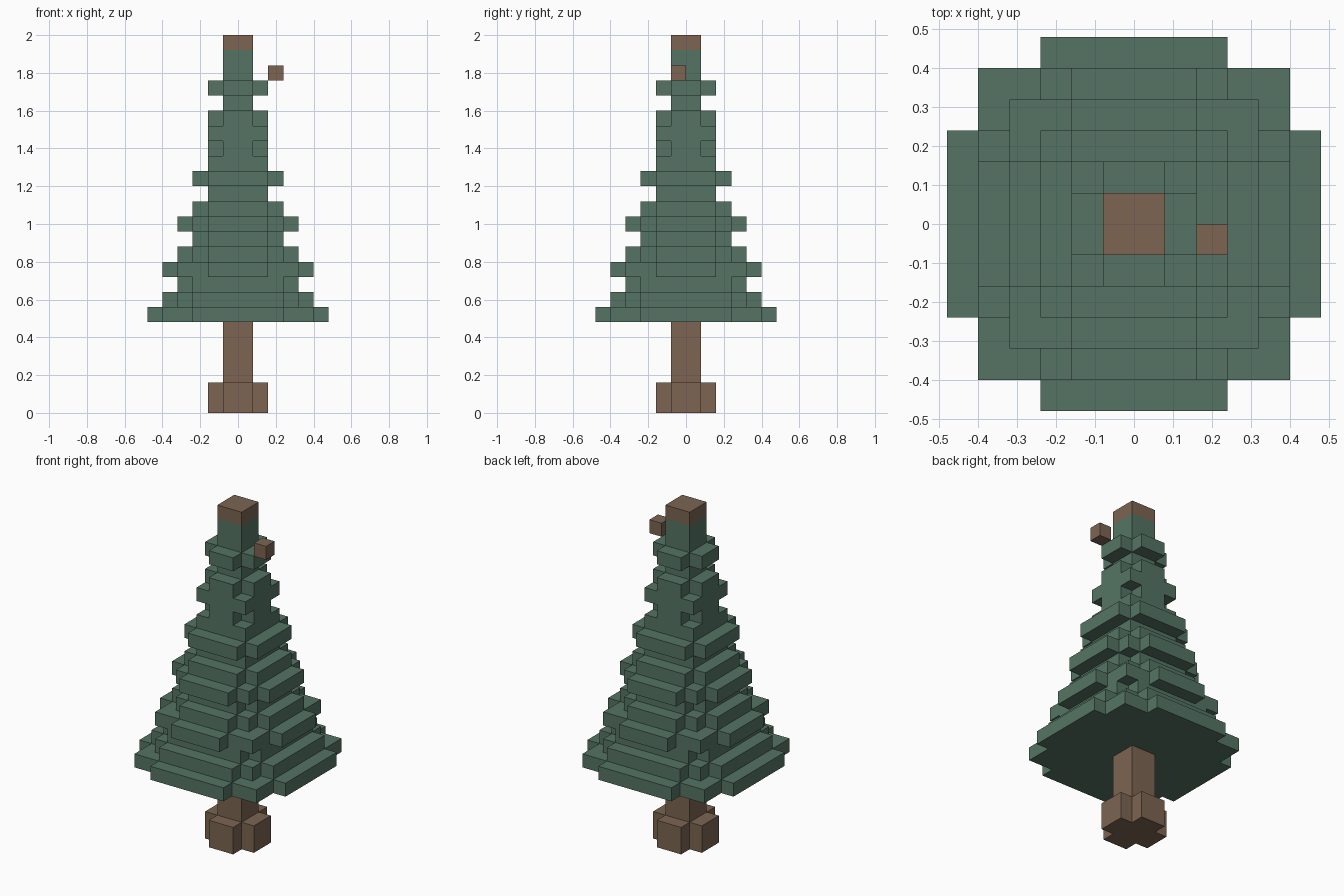
import bpy, bmesh
from mathutils import Vector

if "Cube" in bpy.data.objects:
    bpy.data.objects.remove(bpy.data.objects["Cube"])

S = 0.08  # voxel edge


def disc(radius):
    """Cells of a voxel disc centred on the origin."""
    return [(x, y) for x in range(-6, 6) for y in range(-6, 6)
            if (x + .5) ** 2 + (y + .5) ** 2 <= radius ** 2]


def layers(start, radii):
    return {(x, y, start + i) for i, r in enumerate(radii) for x, y in disc(r)}


# Trunk: plus-shaped foot, then a thin stem
trunk = layers(0, [1.8] * 2 + [1] * 4)

# Foliage: six tiers of three shrinking discs
tiers = [(6.4, 5.4, 4.4), (5.05, 4.1, 3.1), (4.1, 3.1, 2.3),
         (3.1, 2.3, 1.8), (2.3, 1.8, 1), (1.8, 1, 1)]
foliage = layers(6, [r for tier in tiers for r in tier])

# Bare top and small loose cube near the top
tip = layers(24, [1])
loose = {(2, -1, 22)}

everything = trunk | foliage | tip | loose
AXES = [Vector(a) for a in ((1, 0, 0), (0, 1, 0), (0, 0, 1))]


def build(name, cells, mat):
    """Mesh only the exposed faces of the cells."""
    bm = bmesh.new()
    for c in sorted(cells):
        mid = Vector(c) + Vector((.5, .5, .5))
        for i in range(3):
            u, v = AXES[(i + 1) % 3] / 2, AXES[(i + 2) % 3] / 2
            for s in (1, -1):
                n = AXES[i] * s
                if tuple(int(a + b) for a, b in zip(c, n)) in everything:
                    continue
                o = mid + n / 2
                quad = [o - u - v, o + u - v, o + u + v, o - u + v][::s]
                bm.faces.new([bm.verts.new(p * S) for p in quad])
    bmesh.ops.remove_doubles(bm, verts=bm.verts[:], dist=1e-4)
    me = bpy.data.meshes.new(name)
    bm.to_mesh(me)
    bm.free()
    me.materials.append(mat)
    ob = bpy.data.objects.new(name, me)
    bpy.context.collection.objects.link(ob)


def material(name, rgb):
    m = bpy.data.materials.new(name)
    m.diffuse_color = (*rgb, 1)
    m.use_nodes = True
    m.node_tree.nodes["Principled BSDF"].inputs["Base Color"].default_value = m.diffuse_color
    return m


bark = material("bark", (.20, .13, .085))
needles = material("needles", (.09, .175, .125))

build("trunk", trunk, bark)
build("foliage", foliage, needles)
build("tree_tip", tip, bark)
build("loose_cube", loose, bark)
